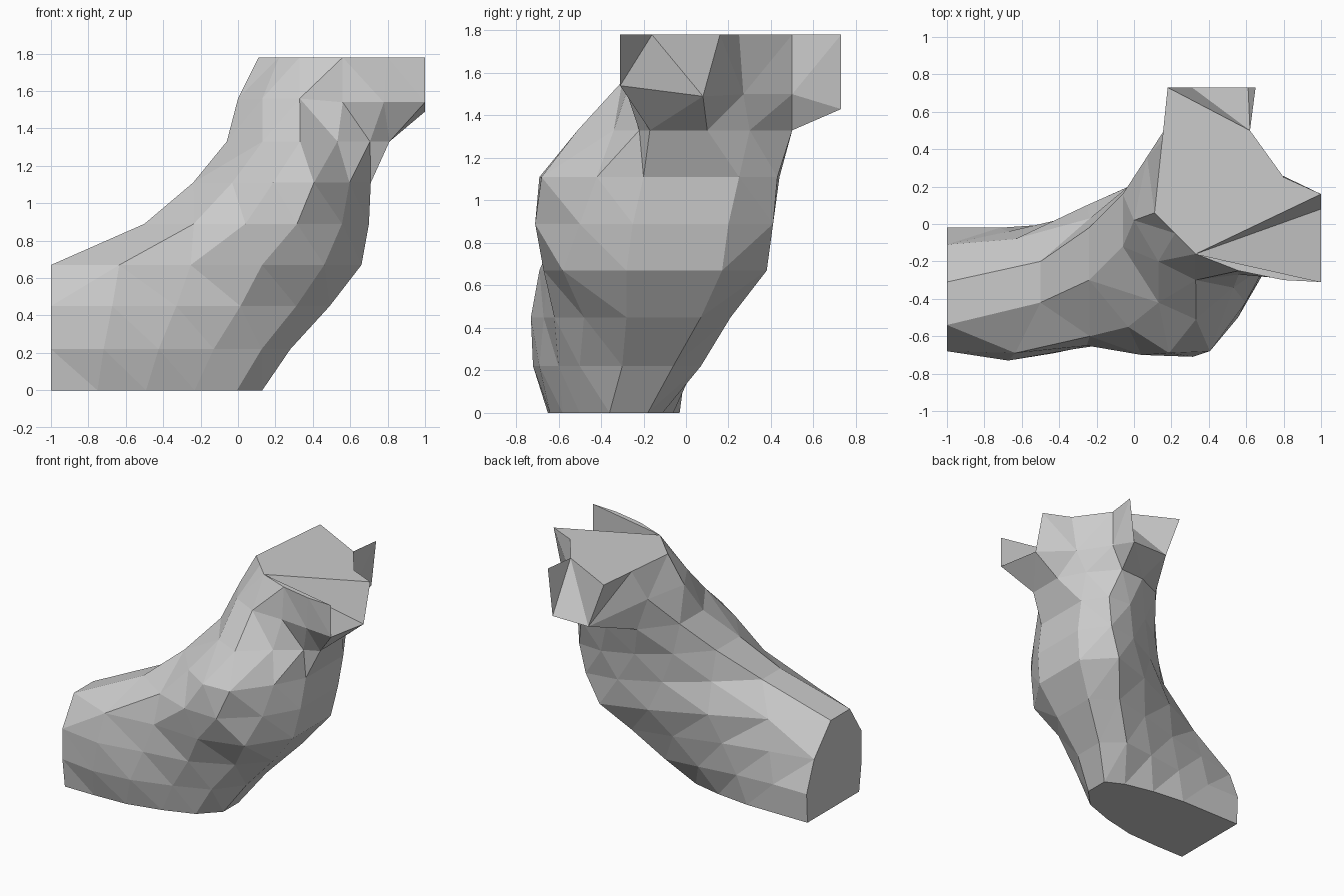
import bpy, bmesh

# Horizontal slices: z, left x, right x, front y at six stations, back y at six stations
STATIONS = (0, .22, .45, .68, .88, 1)
SLICES = [
    (0.00, -1.00, .13, (-.65, -.65, -.64, -.58, -.50, -.36), (-.03, -.03, -.03, -.06, -.11, -.18)),
    (0.22, -1.00, .28, (-.68, -.72, -.69, -.60, -.50, -.30), (-.02, -.02, .00, .04, .07, -.06)),
    (0.45, -1.00, .49, (-.68, -.73, -.67, -.62, -.48, -.28), (-.11, -.04, .04, .14, .21, .07)),
    (0.67, -1.00, .66, (-.54, -.69, -.65, -.67, -.58, -.28), (-.31, -.08, .10, .27, .38, .17)),
    (0.89, -0.50, .70, (-.42, -.60, -.70, -.71, -.50, -.25), (-.20, .03, .23, .37, .41, .20)),
    (1.11, -0.24, .71, (-.30, -.55, -.69, -.68, -.42, -.20), (-.02, .20, .35, .44, .43, .25)),
    (1.33, -0.06, .81, (-.12, -.42, -.51, -.34, -.22, -.17), (.16, .40, .49, .50, .30, .10)),
]
# Underside of the two flared spouts, front row then back row (left to right)
FLARE = [(0, .02, 1.56), (.13, -.20, 1.56), (.33, -.30, 1.56), (.56, -.27, 1.54), (.78, -.29, 1.54), (1, -.31, 1.54),
         (.07, .36, 1.56), (.31, .73, 1.43), (.61, .73, 1.43), (.62, .50, 1.5), (.77, .27, 1.5), (1, .08, 1.49)]
# Upper rim
RIM = [(.11, .06), (.22, -.05), (.33, -.16), (.56, -.25), (.80, -.30), (1, -.31),
       (.15, .44), (.18, .73), (.65, .73), (.62, .50), (.80, .25), (1, .16)]

bm = bmesh.new()


def ring(points):
    """Front row left to right, then back row right to left."""
    return [bm.verts.new(p) for p in points[:6] + points[:5:-1]]


def fan(pivot, loop):
    for a, b in zip(loop, loop[1:]):
        bm.faces.new((pivot, a, b))


rings = []
for z, xl, xr, front, back in SLICES:
    rings.append(ring([(xl + (xr - xl) * s, y, z) for row in (front, back)
                       for s, y in zip(STATIONS, row)]))
rings.append(ring(FLARE))
rings.append(ring([(x, y, 1.78) for x, y in RIM]))

# Side walls; the spout mouths stay open in the top band
for level, (lo, hi) in enumerate(zip(rings, rings[1:])):
    for i in range(12):
        if level == len(rings) - 2 and i in (5, 9):
            continue
        j = (i + 1) % 12
        bm.faces.new((lo[i], lo[j], hi[j], hi[i]))

# Flat base, then the top and spouts filled as fans
bm.faces.new(rings[0][::-1])
m, t = rings[-2:]
fan(t[2], t[3:6] + [m[5], m[6]] + t[6:9] + t[10:] + t[:2])
fan(t[8], [t[9], m[9], m[10], t[10]])

bmesh.ops.triangulate(bm, faces=[f for f in bm.faces if len(f.verts) == 4])
bmesh.ops.recalc_face_normals(bm, faces=bm.faces)
mesh = bpy.data.meshes.new("bent_trunk")
bm.to_mesh(mesh)
bm.free()
bpy.context.collection.objects.link(bpy.data.objects.new("bent_trunk", mesh))
